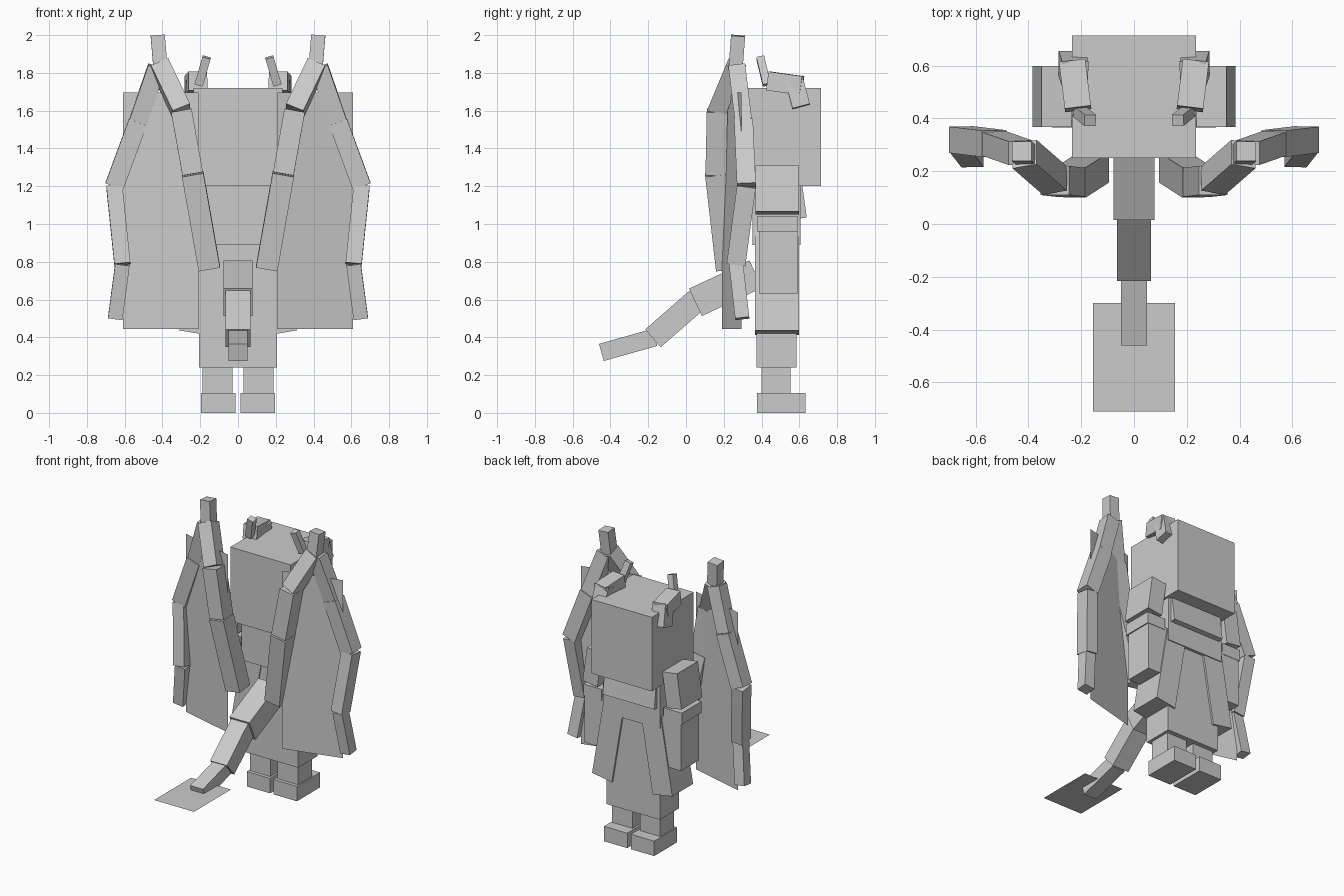
import bpy, bmesh
from math import radians
from mathutils import Vector, Matrix, Euler

if "Cube" in bpy.data.objects:
    bpy.data.objects.remove(bpy.data.objects["Cube"])


def make(name, bm):
    bmesh.ops.recalc_face_normals(bm, faces=bm.faces)
    me = bpy.data.meshes.new(name)
    bm.to_mesh(me)
    bm.free()
    ob = bpy.data.objects.new(name, me)
    bpy.context.collection.objects.link(ob)
    return ob


def cube(name, matrix, size):
    bm = bmesh.new()
    bmesh.ops.create_cube(bm, size=1, matrix=matrix @ Matrix.Diagonal((*size, 1)))
    return make(name, bm)


def box(name, lo, hi):
    lo, hi = Vector(lo), Vector(hi)
    return cube(name, Matrix.Translation((lo + hi) / 2), [abs(v) for v in hi - lo])


def tilted(name, c, size, rot):
    e = Euler([radians(r) for r in rot]).to_matrix().to_4x4()
    return cube(name, Matrix.Translation(c) @ e, size)


def bone(name, a, b, w, d):
    # box running from a to b, w wide along x and d deep
    a, b = Vector(a), Vector(b)
    z = (b - a).normalized()
    y = z.cross(Vector((1, 0, 0))).normalized()
    x = y.cross(z)
    m = Matrix((x, y, z)).transposed().to_4x4()
    return cube(name, Matrix.Translation((a + b) / 2) @ m, (w, d, (b - a).length))


def sheet(name, pts):
    bm = bmesh.new()
    bm.faces.new([bm.verts.new(p) for p in pts])
    return make(name, bm)


# head, torso and robe
box("head", (-.235, .25, 1.2), (.235, .715, 1.72))
box("torso", (-.22, .353, .89), (.22, .605, 1.25))
box("robe", (-.207, .373, .24), (.207, .585, 1.0))
tilted("collar", (0, .53, 1.13), (.4, .19, .22), (8, 0, 0))

# tail and its flat end fan
bone("tail_base", (0, .05, .585), (0, .37, .735), .155, .16)
bone("tail_middle", (0, -.175, .395), (0, .06, .6), .13, .125)
bone("tail_tip", (0, -.448, .32), (0, -.165, .4), .1, .094)
sheet("tail_fan", [(-.155, -.71, .33), (.155, -.71, .33),
                   (.155, -.30, .33), (-.155, -.30, .33)])

for s, side in ((-1, "left"), (1, "right")):
    def P(x, y, z):
        return (s * x, y, z)

    # legs and feet
    box(side + "_foot", P(.014, .376, 0), P(.195, .632, .105))
    box(side + "_leg", P(.028, .40, .1), P(.187, .553, .26))

    # flared robe side panel
    tilted(side + "_robe_panel", P(.187, .482, .71), (.155, .232, .58), (0, -s * 9.5, 0))

    # arm
    tilted(side + "_upper_arm", P(.31, .483, 1.18), (.115, .232, .245), (0, -s * 8, 0))
    box(side + "_cuff", P(.24, .375, .96), P(.383, .593, 1.04))
    box(side + "_lower_arm", P(.225, .39, .63), P(.375, .59, .98))

    # horn
    tilted(side + "_horn_base", P(.223, .525, 1.745), (.1, .18, .1), (-8, 0, -s * 7))
    tilted(side + "_horn_front", P(.23, .59, 1.695), (.1, .095, .155), (15, -s * 5, 0))
    tilted(side + "_horn_tip", P(.187, .41, 1.81), (.045, .042, .155), (13, -s * 16, 0))

    # wing: spike, inner finger, outer finger
    bone(side + "_wing_spike", P(.41, .262, 1.82), P(.425, .276, 1.997), .075, .075)
    chains = {
        "inner": ([(.415, .265, 1.84), (.30, .165, 1.6), (.24, .158, 1.265), (.152, .215, .765)],
                  (.1, .11, .115), (.1, .11, .115)),
        "outer": ([(.43, .27, 1.83), (.53, .305, 1.54), (.655, .32, 1.2), (.612, .265, .787),
                   (.65, .298, .5)],
                  (.095, .1, .085, .077), (.09, .1, .1, .075)),
    }
    for kind, (pts, ws, ds) in chains.items():
        for i, (w, d) in enumerate(zip(ws, ds)):
            bone(f"{side}_wing_{kind}_bone_{i + 1}", P(*pts[i]), P(*pts[i + 1]), w, d)

    # wing membrane
    sheet(side + "_wing_membrane", [P(.21, .19, .445), P(.61, .295, .445),
                                    P(.61, .295, 1.695), P(.21, .19, 1.695)])
